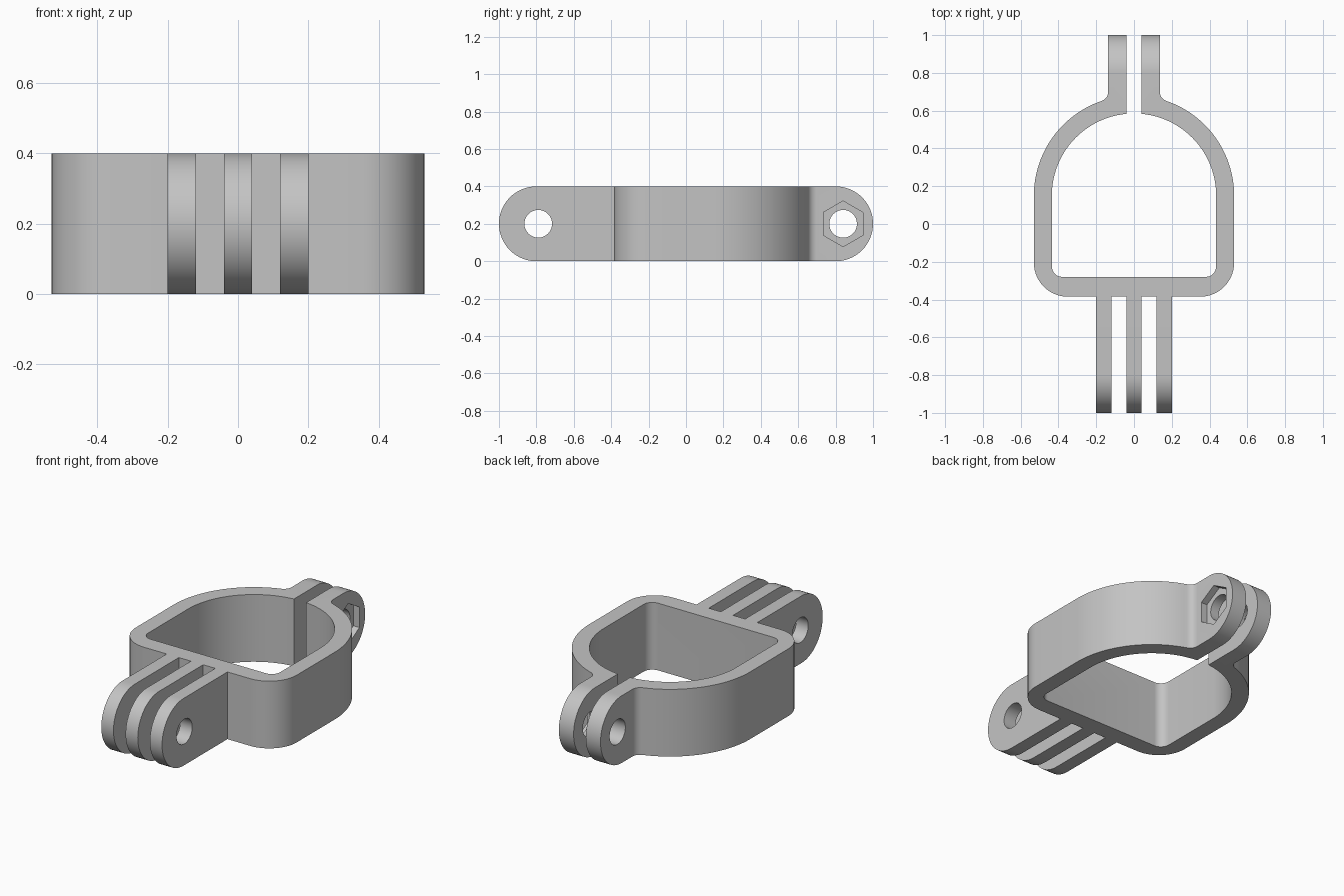
import bpy, bmesh, math
from mathutils import Matrix

if "Cube" in bpy.data.objects:
    bpy.data.objects.remove(bpy.data.objects["Cube"])

H = 0.4            # height of every part
MID = H / 2
grey = bpy.data.materials.new("light_grey_plastic")
grey.diffuse_color = (0.55, 0.55, 0.55, 1)
grey.use_nodes = True
grey.node_tree.nodes["Principled BSDF"].inputs["Base Color"].default_value = grey.diffuse_color


def arc(cx, cy, r, a0, a1, n):
    """Points along an arc, angles in degrees."""
    return [(cx + r * math.cos(math.radians(a0 + (a1 - a0) * i / n)),
             cy + r * math.sin(math.radians(a0 + (a1 - a0) * i / n)))
            for i in range(n + 1)]


def prism(name, pts, lo, hi, axis="Z"):
    """Extrude an outline along z, or a (y, z) outline along x."""
    bm = bmesh.new()
    make = (lambda a, b: (a, b, lo)) if axis == "Z" else (lambda a, b: (lo, a, b))
    face = bm.faces.new([bm.verts.new(make(a, b)) for a, b in pts])
    ext = bmesh.ops.extrude_face_region(bm, geom=[face])
    step = (0, 0, hi - lo) if axis == "Z" else (hi - lo, 0, 0)
    bmesh.ops.translate(bm, vec=step,
                        verts=[v for v in ext["geom"] if isinstance(v, bmesh.types.BMVert)])
    bmesh.ops.recalc_face_normals(bm, faces=bm.faces)
    mesh = bpy.data.meshes.new(name)
    bm.to_mesh(mesh)
    bm.free()
    mesh.materials.append(grey)
    ob = bpy.data.objects.new(name, mesh)
    bpy.context.collection.objects.link(ob)
    return ob


def cut(ob, tool, operation="DIFFERENCE"):
    """Apply a boolean with a helper."""
    mod = ob.modifiers.new("cut", "BOOLEAN")
    mod.operation, mod.solver, mod.object = operation, "EXACT", tool
    bpy.context.view_layer.objects.active = ob
    bpy.ops.object.modifier_apply(modifier=mod.name)


def smooth(ob):
    bpy.ops.object.select_all(action="DESELECT")
    ob.select_set(True)
    bpy.context.view_layer.objects.active = ob
    bpy.ops.object.shade_smooth_by_angle(angle=math.radians(30))


# Band outline: right half from the bottom up, then mirrored
CY, R_OUT, R_IN, GAP, EAR, FIL = 0.15, 0.53, 0.435, 0.04, 0.137, 0.05
fx = EAR + FIL
fy = CY + math.sqrt((R_OUT + FIL) ** 2 - fx ** 2)
meet = math.degrees(math.atan2(fy - CY, fx))
outer = (arc(R_OUT - 0.18, -0.385 + 0.18, 0.18, -90, 0, 14)
         + arc(0, CY, R_OUT, 0, meet, 30)
         + arc(fx, fy, FIL, meet + 180, 180, 8)[1:]
         + [(EAR, 1.0), (GAP, 1.0)])
end = math.degrees(math.acos(GAP / R_IN))
inner = (arc(0, CY, R_IN, end, 0, 32)
         + arc(R_IN - 0.055, -0.28 + 0.055, 0.055, 0, -90, 8))
half = outer + inner
# Walk the right half, then the mirrored left half backwards
band = prism("clamp_band", half + [(-x, y) for x, y in reversed(half)], 0, H)

# Rounded ends of the clamp ears
side = prism("ear_rounding_cutter", [(-0.6, -0.0), (0.8, 0.0)]
             + arc(0.8, MID, MID, -90, 90, 32)[1:] + [(-0.6, H)], -0.7, 0.7, "X")
# Bolt hole and hexagonal nut pocket
bolt = prism("bolt_cutter", arc(0.84, MID, 0.074, 0, 348.75, 31), -0.5, 0.5, "X")
nut = prism("nut_cutter", arc(0.84, MID, 0.122, 30, 330, 5), EAR - 0.04, 0.3, "X")
cut(band, side, "INTERSECT")
cut(band, bolt)
cut(band, nut)
smooth(band)

# Three mounting prongs with a pivot hole
pivot = prism("pivot_cutter", arc(-0.79, MID, 0.074, 0, 348.75, 31), -0.5, 0.5, "X")
prong_outline = [(-0.385, 0), (-0.385, H)] + arc(-0.8, MID, MID, 90, 270, 32)
for name, x in (("left", -0.16), ("middle", 0), ("right", 0.16)):
    prong = prism("mounting_prong_" + name, prong_outline, x - 0.04, x + 0.04, "X")
    cut(prong, pivot)
    smooth(prong)

for tool in (side, bolt, nut, pivot):
    bpy.data.objects.remove(tool, do_unlink=True)
